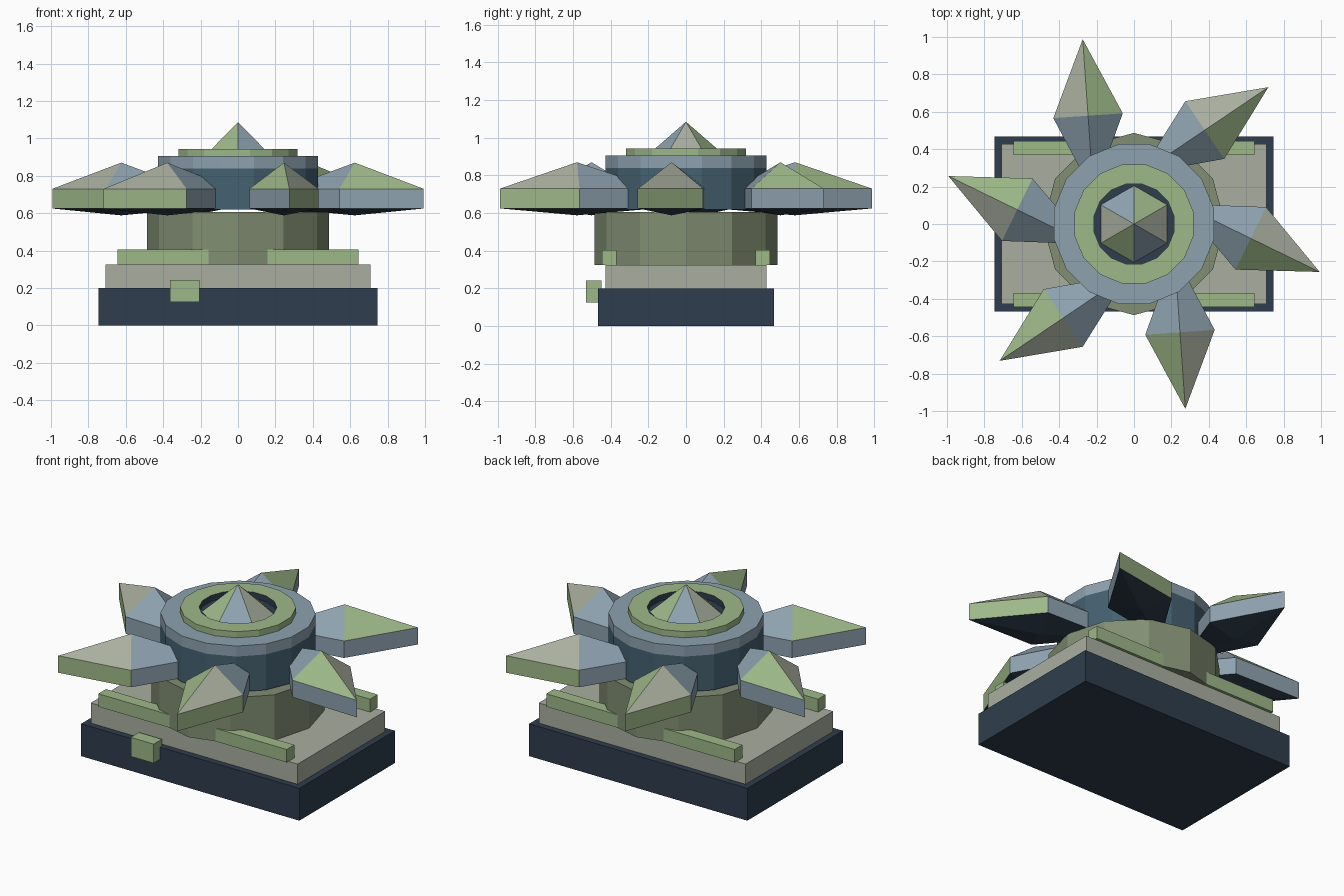
import bpy, bmesh
from math import sin, cos, pi, radians
from mathutils import Vector

if "Cube" in bpy.data.objects:
    bpy.data.objects.remove(bpy.data.objects["Cube"])


def mat(name, r, g, b):
    m = bpy.data.materials.new(name)
    m.diffuse_color = (r, g, b, 1)
    m.use_nodes = True
    m.node_tree.nodes["Principled BSDF"].inputs["Base Color"].default_value = m.diffuse_color
    return m


NAVY = mat("navy", 0.028, 0.048, 0.075)
STONE = mat("stone", 0.40, 0.43, 0.35)
GREEN = mat("green", 0.34, 0.48, 0.25)
OLIVE = mat("olive", 0.22, 0.27, 0.17)
DEEP = mat("deep_blue", 0.06, 0.12, 0.165)
BLUE = mat("blue", 0.27, 0.36, 0.43)


def mesh_object(name, verts, faces, mats, indices=None):
    me = bpy.data.meshes.new(name)
    me.from_pydata(verts, [], faces)
    for m in mats:
        me.materials.append(m)
    if indices:
        me.polygons.foreach_set("material_index", indices)
    bm = bmesh.new()
    bm.from_mesh(me)
    bmesh.ops.recalc_face_normals(bm, faces=bm.faces)
    bm.to_mesh(me)
    bm.free()
    ob = bpy.data.objects.new(name, me)
    bpy.context.collection.objects.link(ob)
    return ob


def box(name, lo, hi, m):
    v = [(x, y, z) for x in (lo[0], hi[0]) for y in (lo[1], hi[1]) for z in (lo[2], hi[2])]
    f = [(0, 1, 3, 2), (4, 6, 7, 5), (0, 4, 5, 1), (2, 3, 7, 6), (0, 2, 6, 4), (1, 5, 7, 3)]
    return mesh_object(name, v, f, [m])


def circle(n, r, z, phase=0.0):
    return [(r * cos(2 * pi * (i + phase) / n), r * sin(2 * pi * (i + phase) / n), z) for i in range(n)]


def drum(name, n, r, z0, z1, m, phase=0.0):
    f = [(i, (i + 1) % n, n + (i + 1) % n, n + i) for i in range(n)]
    f += [tuple(range(n)), tuple(range(n, 2 * n))]
    return mesh_object(name, circle(n, r, z0, phase) + circle(n, r, z1, phase), f, [m])


def ring(name, n, r_out, r_in, z0, z1, mats, phase=0.0):
    loops = [(r_out, z0), (r_out, z1), (r_in, z1), (r_in, z0)]
    v, f, idx = [], [], []
    for k, (r, z) in enumerate(loops):
        v += circle(n, r, z, phase)
        for i in range(n):
            j, q = (i + 1) % n, (k + 1) % 4
            f.append((k * n + i, k * n + j, q * n + j, q * n + i))
            idx.append(1 if k == 2 else 0)      # dark inner wall
    return mesh_object(name, v, f, mats, idx)


# Stepped rectangular base
box("base", (-0.747, -0.467, 0), (0.747, 0.467, 0.2), NAVY)
box("base_step", (-0.708, -0.428, 0.2), (0.708, 0.428, 0.325), STONE)

# Four rails along the long edges, and the front catch
for sx, side in ((-1, "left"), (1, "right")):
    for sy, end in ((-1, "front"), (1, "back")):
        xs = sorted((sx * 0.15, sx * 0.645))
        ys = sorted((sy * 0.37, sy * 0.445))
        box(f"rail_{end}_{side}", (xs[0], ys[0], 0.325), (xs[1], ys[1], 0.405), GREEN)
box("front_catch", (-0.363, -0.53, 0.125), (-0.206, -0.45, 0.243), GREEN)

# Central drums and rings
drum("lower_drum", 12, 0.487, 0.325, 0.607, OLIVE)
drum("upper_drum", 16, 0.435, 0.62, 0.84, DEEP, 0.5)
drum("upper_rim", 16, 0.435, 0.84, 0.905, BLUE, 0.5)
drum("socket_floor", 16, 0.225, 0.89, 0.907, NAVY, 0.5)
ring("top_ring", 16, 0.325, 0.218, 0.905, 0.943, [GREEN, NAVY], 0.5)

# Six-sided centre spike with alternating facet colours
mesh_object("centre_spike", circle(6, 0.213, 0.9, 0.5) + [(0, 0, 1.085)],
            [(i, (i + 1) % 6, 6) for i in range(6)] + [tuple(range(6))],
            [GREEN, BLUE, STONE], [0, 1, 2, 0, 1, 2, 0])

# Six faceted diamond blades, each swept off the radial direction
for k in range(6):
    a = radians(-7.0 + 60 * k)
    c = Vector((0.629 * cos(a), 0.629 * sin(a), 0))
    b = a - radians(19.0)
    u, w = Vector((cos(b), sin(b), 0)), Vector((-sin(b), cos(b), 0))
    plan = [c + u * 0.41, c + w * 0.186, c - u * 0.42, c - w * 0.186]
    v = [p + Vector((0, 0, z)) for z in (0.625, 0.73) for p in plan]
    v += [c + Vector((0, 0, 0.87)), c + Vector((0, 0, 0.588))]
    f, idx = [], []
    for i in range(4):
        j = (i + 1) % 4
        f += [(4 + i, 4 + j, 8), (i, j, 4 + j, 4 + i), (j, i, 9)]
        idx += [(1, 2, 2, 0)[i], (0, 2, 2, 2)[i], 3]
    mesh_object(f"blade_{k + 1}", v, f, [GREEN, STONE, BLUE, NAVY], idx)
